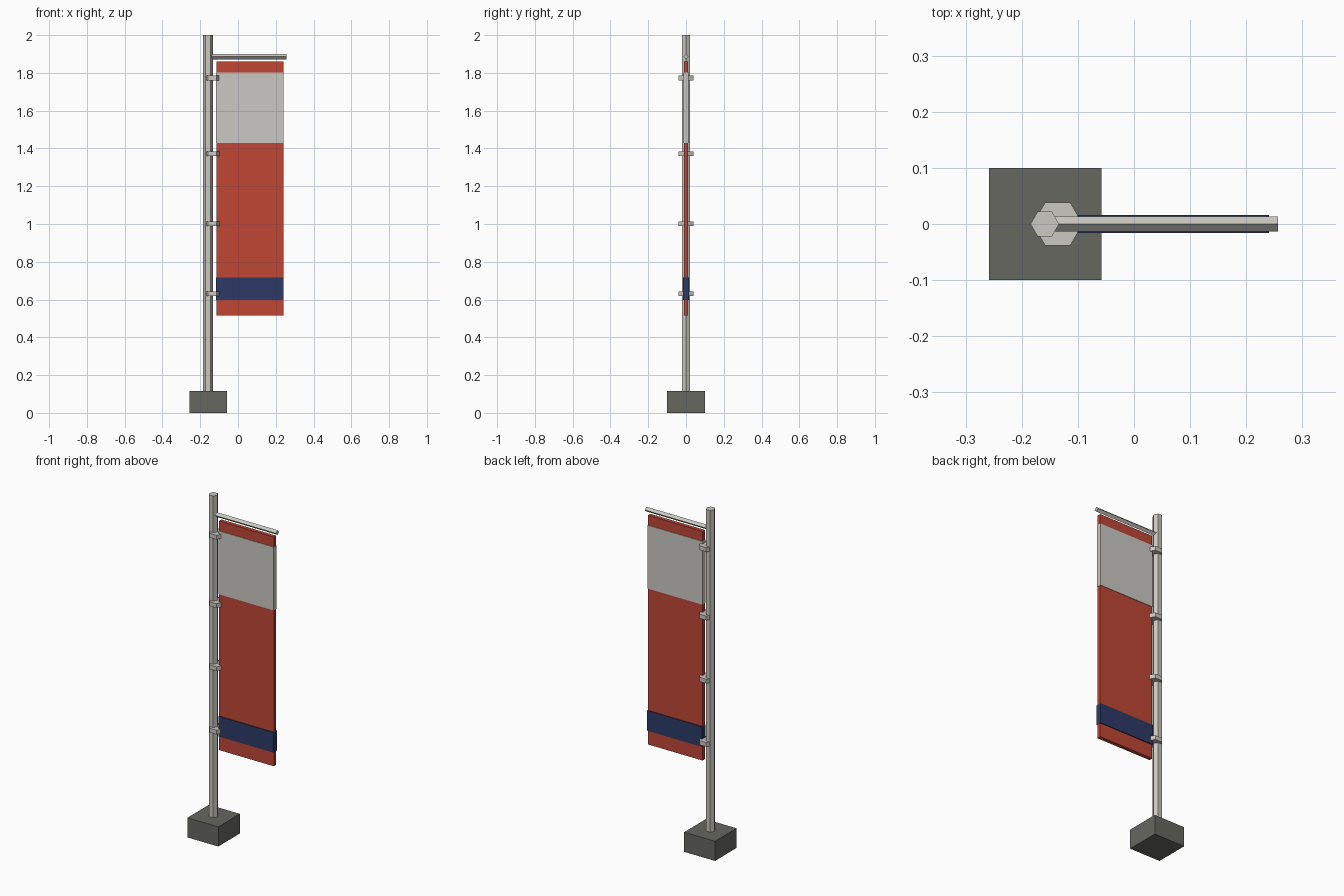
import bpy, math

if "Cube" in bpy.data.objects:
    bpy.data.objects.remove(bpy.data.objects["Cube"])


def material(name, rgb):
    def lin(c):
        c /= 255
        return c / 12.92 if c <= 0.04045 else ((c + 0.055) / 1.055) ** 2.4
    m = bpy.data.materials.new(name)
    m.diffuse_color = (*[lin(c) for c in rgb], 1)
    m.use_nodes = True
    m.node_tree.nodes["Principled BSDF"].inputs["Base Color"].default_value = m.diffuse_color
    return m


METAL = material("pale metal", (203, 200, 193))
CLOTH_WHITE = material("off white cloth", (203, 201, 195))
RED = material("red cloth", (193, 70, 53))
BLUE = material("navy cloth", (44, 58, 102))
CONCRETE = material("dark concrete", (103, 103, 96))


def box(name, x, y, z, mat):
    """Box from (min, max) spans."""
    bpy.ops.mesh.primitive_cube_add(size=1, location=[sum(s) / 2 for s in (x, y, z)])
    ob = bpy.context.object
    ob.name = name
    ob.scale = [s[1] - s[0] for s in (x, y, z)]
    bpy.ops.object.transform_apply(location=False, rotation=False, scale=True)
    ob.data.materials.append(mat)
    return ob


def prism(name, sides, radius, length, center, rotation, mat):
    bpy.ops.mesh.primitive_cylinder_add(vertices=sides, radius=radius, depth=length,
                                        location=center, rotation=rotation)
    ob = bpy.context.object
    ob.name = name
    ob.data.materials.append(mat)
    return ob


POLE_X = -0.159
CORNER_TO_X = (0, 0, math.radians(30))

# Weighted foot and hexagonal pole
box("base_block", (-0.258, -0.058), (-0.1, 0.1), (0, 0.115), CONCRETE)
prism("pole", 6, 0.0255, 1.89, (POLE_X, 0, 1.055), CORNER_TO_X, METAL)

# Top arm: slim diamond-section rod
prism("top_arm", 4, 0.0138, 0.407, (0.0535, 0, 1.886), (0, math.pi / 2, 0), METAL)

# Clips joining the cloth to the pole
for i, z in enumerate((0.631, 1.002, 1.372, 1.773)):
    prism(f"clip_{i + 1}", 6, 0.0445, 0.025, (-0.136, 0, z), CORNER_TO_X, METAL)

# Banner cloth with two wrapped colour bands
x0, x1 = -0.115, 0.24
box("banner", (x0, x1), (-0.011, 0.011), (0.516, 1.859), RED)
box("white_panel", (x0 - 0.001, x1 + 0.001), (-0.0135, 0.0135), (1.43, 1.801), CLOTH_WHITE)
box("blue_band", (x0 - 0.001, x1 + 0.001), (-0.016, 0.016), (0.598, 0.716), BLUE)
